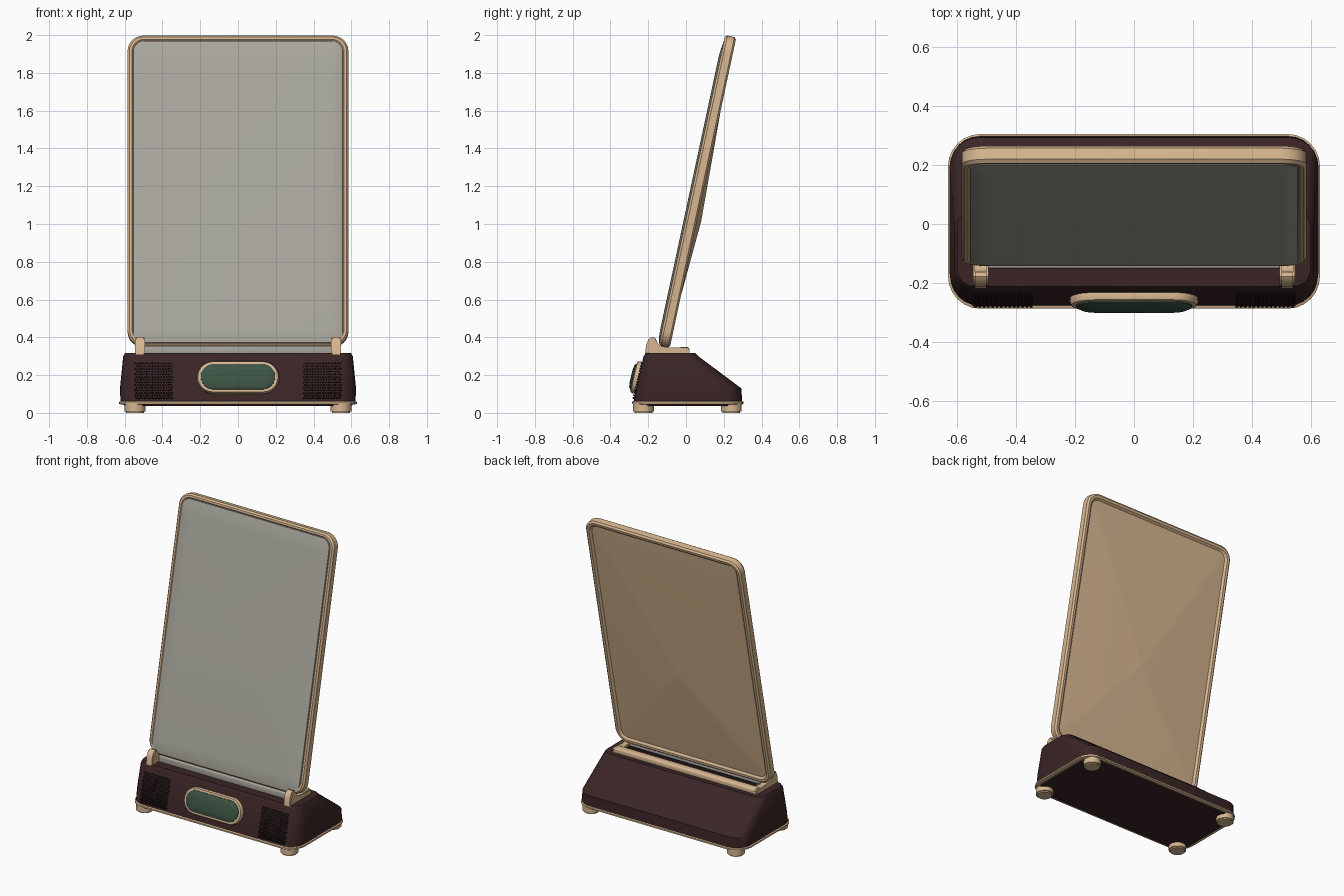
import bpy, bmesh, math
from mathutils import Matrix, Vector

if "Cube" in bpy.data.objects:
    bpy.data.objects.remove(bpy.data.objects["Cube"])


def material(name, col):
    m = bpy.data.materials.new(name)
    m.diffuse_color = (*col, 1)
    m.use_nodes = True
    m.node_tree.nodes["Principled BSDF"].inputs["Base Color"].default_value = m.diffuse_color
    return m


MAROON = material("dark maroon", (0.043, 0.018, 0.019))
CREAM = material("warm cream", (0.68, 0.47, 0.28))
GREY = material("screen grey", (0.40, 0.39, 0.34))
GREEN = material("deep green", (0.046, 0.088, 0.058))
BLACK = material("grille black", (0.012, 0.006, 0.006))


def finish(bm, name, mat, angle=35, matrix=None):
    bmesh.ops.recalc_face_normals(bm, faces=bm.faces)
    me = bpy.data.meshes.new(name)
    bm.to_mesh(me)
    bm.free()
    ob = bpy.data.objects.new(name, me)
    bpy.context.collection.objects.link(ob)
    me.materials.append(mat)
    if matrix:
        ob.matrix_world = matrix
    bpy.ops.object.select_all(action='DESELECT')
    ob.select_set(True)
    bpy.context.view_layer.objects.active = ob
    bpy.ops.object.shade_smooth_by_angle(angle=math.radians(angle))
    return ob


def rounded(hx, y0, y1, r, n=6):
    pts = []
    for k, (cx, cy) in enumerate([(hx - r, y1 - r), (r - hx, y1 - r),
                                  (r - hx, y0 + r), (hx - r, y0 + r)]):
        for i in range(n + 1):
            a = math.pi / 2 * (k + i / n)
            pts.append((cx + r * math.cos(a), cy + r * math.sin(a)))
    return pts


def loft(name, levels, mat, matrix=None, angle=35):
    """levels: (half width, y min, y max, corner radius, height)"""
    bm = bmesh.new()
    loops = [[bm.verts.new((x, y, z)) for x, y in rounded(hx, y0, y1, r)]
             for hx, y0, y1, r, z in levels]
    for a, b in zip(loops, loops[1:]):
        n = len(a)
        for i in range(n):
            bm.faces.new((a[i], a[(i + 1) % n], b[(i + 1) % n], b[i]))
    bm.faces.new(loops[0][::-1])
    bm.faces.new(loops[-1])
    return finish(bm, name, mat, angle, matrix)


def box(name, lo, hi, mat, bevel=0.0):
    bm = bmesh.new()
    bmesh.ops.create_cube(bm, size=1)
    for v in bm.verts:
        v.co = Vector([(a + b) / 2 + c * (b - a) for a, b, c in zip(lo, hi, v.co)])
    if bevel:
        bmesh.ops.bevel(bm, geom=bm.edges[:], offset=bevel, segments=3,
                        affect='EDGES', profile=0.5)
    return finish(bm, name, mat)


def tilted(y, z, lean):
    # local +Y runs up the leaning face, local +Z points forward
    return (Matrix.Translation((0, y, z))
            @ Matrix.Rotation(math.radians(90 - lean), 4, 'X'))


# Base: sloping body, trim ring, underside
loft("base_body", [(0.622, -0.278, 0.298, 0.10, 0.055),
                   (0.625, -0.263, 0.293, 0.10, 0.13),
                   (0.608, -0.225, 0.065, 0.07, 0.30),
                   (0.598, -0.212, 0.050, 0.06, 0.316)], MAROON)
loft("base_trim", [(0.618, -0.275, 0.295, 0.10, 0.044),
                   (0.630, -0.287, 0.305, 0.11, 0.048),
                   (0.630, -0.287, 0.305, 0.11, 0.058),
                   (0.622, -0.280, 0.298, 0.10, 0.062)], CREAM)
loft("base_underside", [(0.60, -0.26, 0.28, 0.09, 0.036),
                        (0.61, -0.268, 0.288, 0.095, 0.05)], MAROON)

# Feet
for sx in (-1, 1):
    for y in (-0.225, 0.24):
        bm = bmesh.new()
        bmesh.ops.create_cone(bm, cap_ends=True, segments=28, radius1=0.055,
                              radius2=0.055, depth=0.046,
                              matrix=Matrix.Translation((sx * 0.545, y, 0.023)))
        rim = [e for e in bm.edges if all(v.co.z < 0.01 for v in e.verts)]
        bmesh.ops.bevel(bm, geom=rim, offset=0.008, segments=2, affect='EDGES')
        finish(bm, "foot", CREAM)

# Oval window on the front of the base
front = tilted(-0.25, 0.185, 13.3)
loft("oval_bezel", [(0.215, -0.085, 0.085, 0.084, -0.01),
                    (0.218, -0.088, 0.088, 0.087, 0.012),
                    (0.212, -0.082, 0.082, 0.081, 0.026),
                    (0.198, -0.070, 0.070, 0.069, 0.028)], CREAM, front)
loft("oval_window", [(0.198, -0.070, 0.070, 0.069, 0.02),
                     (0.196, -0.069, 0.069, 0.068, 0.032),
                     (0.182, -0.056, 0.056, 0.055, 0.039),
                     (0.150, -0.030, 0.030, 0.029, 0.042)], GREEN, front)

# Speaker grilles: rows of small raised dots
bm = bmesh.new()
for sx in (-1, 1):
    for i in range(14):
        for j in range(14):
            x = sx * (0.348 + i * 0.0145 + (j % 2) * 0.006)
            drop = max(0, abs(x) - 0.53)
            bmesh.ops.create_cone(
                bm, cap_ends=True, segments=6, radius1=0.0062, radius2=0.0045,
                depth=0.012, matrix=Matrix.Translation(
                    (x, (j - 6.5) * 0.0145 - 0.015, 0.001 - drop * drop * 5)))
finish(bm, "speaker_dots", BLACK, 35, front)

# Leaning panel: frame with shallow faceted back, and screen
lean = tilted(0.061, 1.1725, 12.1)
L = 0.84
loft("panel_frame", [(0.003, -0.153, -0.147, 0.002, -0.052),
                     (0.545, -L + 0.04, L - 0.04, 0.05, -0.017),
                     (0.558, -L + 0.027, L - 0.027, 0.06, -0.029),
                     (0.574, -L + 0.011, L - 0.011, 0.075, -0.030),
                     (0.585, -L, L, 0.085, -0.020),
                     (0.585, -L, L, 0.085, 0.018),
                     (0.575, -L + 0.01, L - 0.01, 0.076, 0.030),
                     (0.562, -L + 0.023, L - 0.023, 0.065, 0.030),
                     (0.555, -L + 0.03, L - 0.03, 0.06, 0.022)], CREAM, lean)
loft("screen", [(0.557, -L + 0.012, L - 0.028, 0.06, 0.015),
                (0.554, -L + 0.014, L - 0.031, 0.058, 0.031),
                (0.530, -L + 0.05, L - 0.085, 0.05, 0.038),
                (0.500, -L + 0.09, L - 0.12, 0.05, 0.040)], GREY, lean)

# Seat of the panel: grey lower lip, dark ridge, rear bar
box("screen_lip", (-0.50, -0.150, 0.31), (0.50, -0.095, 0.355), GREY, 0.006)
box("dark_ridge", (-0.50, -0.095, 0.31), (0.50, -0.035, 0.332), BLACK, 0.004)
box("rear_bar", (-0.535, -0.035, 0.305), (0.535, 0.018, 0.350), CREAM, 0.014)

# Cradle hooks
profile = [(-0.218, 0.30), (-0.211, 0.36), (-0.197, 0.392), (-0.178, 0.403),
           (-0.163, 0.398), (-0.160, 0.375), (-0.150, 0.357), (-0.130, 0.345),
           (-0.08, 0.338), (0.005, 0.347), (0.018, 0.335), (0.018, 0.305)]
for sx in (-1, 1):
    bm = bmesh.new()
    sides = [[bm.verts.new((sx * 0.519 + d, y, z)) for y, z in profile]
             for d in (-0.027, 0.027)]
    n = len(profile)
    for i in range(n):
        k = (i + 1) % n
        bm.faces.new((sides[0][i], sides[0][k], sides[1][k], sides[1][i]))
    caps = [bm.faces.new(s) for s in sides]
    rim = list({e for f in caps for e in f.edges})
    bmesh.ops.bevel(bm, geom=rim, offset=0.007, segments=2, affect='EDGES')
    finish(bm, "cradle_hook", CREAM, 40)
